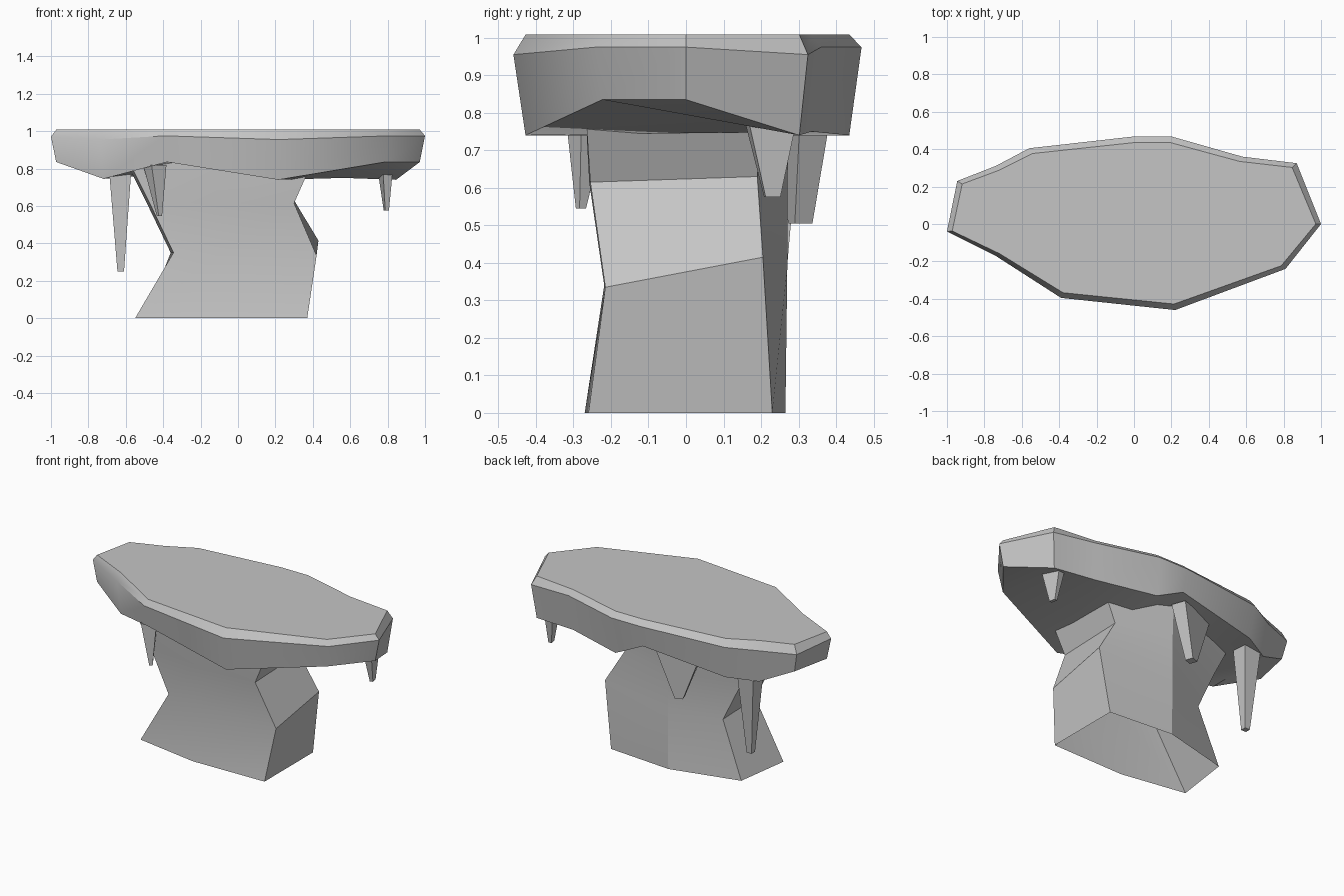
import bpy
import bmesh
from math import radians, sin, cos

if "Cube" in bpy.data.objects:
    bpy.data.objects.remove(bpy.data.objects["Cube"], do_unlink=True)

# One plain stone colour
stone = bpy.data.materials.new("grey stone")
stone.use_nodes = True
COLOUR = (0.56, 0.56, 0.56, 1)
stone.diffuse_color = COLOUR
stone.node_tree.nodes["Principled BSDF"].inputs["Base Color"].default_value = COLOUR


def loft(name, rings, bottom=(), top=True, angle=30):
    """Skin matching counter-clockwise rings, low to high; bottom lists the lower faces."""
    bm = bmesh.new()
    loops = [[bm.verts.new(p) for p in ring] for ring in rings]
    n = len(loops[0])
    for low, high in zip(loops, loops[1:]):
        for i in range(n):
            j = (i + 1) % n
            bm.faces.new((low[i], low[j], high[j], high[i]))
    if top:
        bm.faces.new(loops[-1])
    for face in bottom:
        bm.faces.new([loops[0][i] for i in reversed(face)])
    mesh = bpy.data.meshes.new(name)
    bm.to_mesh(mesh)
    bm.free()
    mesh.materials.append(stone)
    mesh.shade_smooth()
    mesh.set_sharp_from_angle(angle=radians(angle))
    obj = bpy.data.objects.new(name, mesh)
    bpy.context.collection.objects.link(obj)
    return obj


# Slab: x, y of the rim, rim height, height of the lower edge
RIM = [
    (-1, -.04, .97, .835), (-.74, -.17, .955, .745), (-.39, -.395, .975, .835),
    (.22, -.46, .955, .74), (.81, -.24, .975, .835), (1, 0, .975, .835),
    (.87, .325, .955, .74), (.58, .36, .975, .75), (.2, .468, .975, .74),
    (0, .468, .975, .835), (-.56, .405, .965, .76), (-.74, .31, .955, .745),
    (-.945, .23, .955, .835),
]
# Facets of the rough underside, as rim corners
UNDERSIDE = [
    (0, 1, 11, 12), (1, 2, 11), (2, 10, 11), (2, 9, 10), (2, 3, 9), (3, 8, 9),
    (3, 7, 8), (3, 4, 7), (4, 6, 7), (4, 5, 6),
]


def inset(x, y):
    return x * .972, y * .93


lower = [(*inset(x, y), low) for x, y, _, low in RIM]
middle = [(x, y, z) for x, y, z, _ in RIM]
upper = [(*inset(x, y), 1.008) for x, y, _, _ in RIM]
loft("slab", [lower, middle, upper], bottom=UNDERSIDE)

# Trunk: hollow six-sided rings that pinch in and flare out again
loft("trunk", [
    [(.37, -.26, 0), (.37, .23, 0), (-.06, .265, 0),
     (-.5, .155, 0), (-.55, -.2, 0), (-.13, -.27, 0)],
    [(.42, -.215, .335), (.43, .205, .415), (-.06, .27, .39),
     (-.36, .14, .35), (-.345, -.21, .35), (-.1, -.218, .34)],
    [(.3, -.255, .615), (.3, .19, .63), (-.06, .27, .62),
     (-.49, .13, .62), (-.475, -.21, .62), (-.12, -.258, .615)],
    [(.4, -.27, .84), (.4, .2, .84), (-.06, .28, .84),
     (-.6, .14, .84), (-.585, -.22, .84), (-.12, -.27, .84)],
], top=False, angle=22)


def rectangle(turn, x, y, z, width, depth):
    c, s = cos(radians(turn)), sin(radians(turn))
    corners = [(-1, -1), (1, -1), (1, 1), (-1, 1)]
    return [(x + (c * u * width - s * v * depth) / 2,
             y + (s * u * width + c * v * depth) / 2, z) for u, v in corners]


# Hanging spikes: turn in degrees, then tip and root as x, y, z, width, depth
for name, turn, tip, root in [
    ("long_spike", 0, (-.627, .24, .25, .035, .035), (-.63, .25, .8, .12, .11)),
    ("front_spike", 30, (-.42, -.28, .545, .02, .02), (-.445, -.262, .82, .092, .09)),
    ("left_spike", 12, (.793, .23, .575, .02, .04), (.787, .225, .8, .055, .14)),
    ("back_spike", 20, (-.17, .305, .505, .05, .05), (-.17, .3, .82, .28, .09)),
]:
    loft(name, [rectangle(turn, *tip), rectangle(turn, *root)], bottom=[range(4)])
